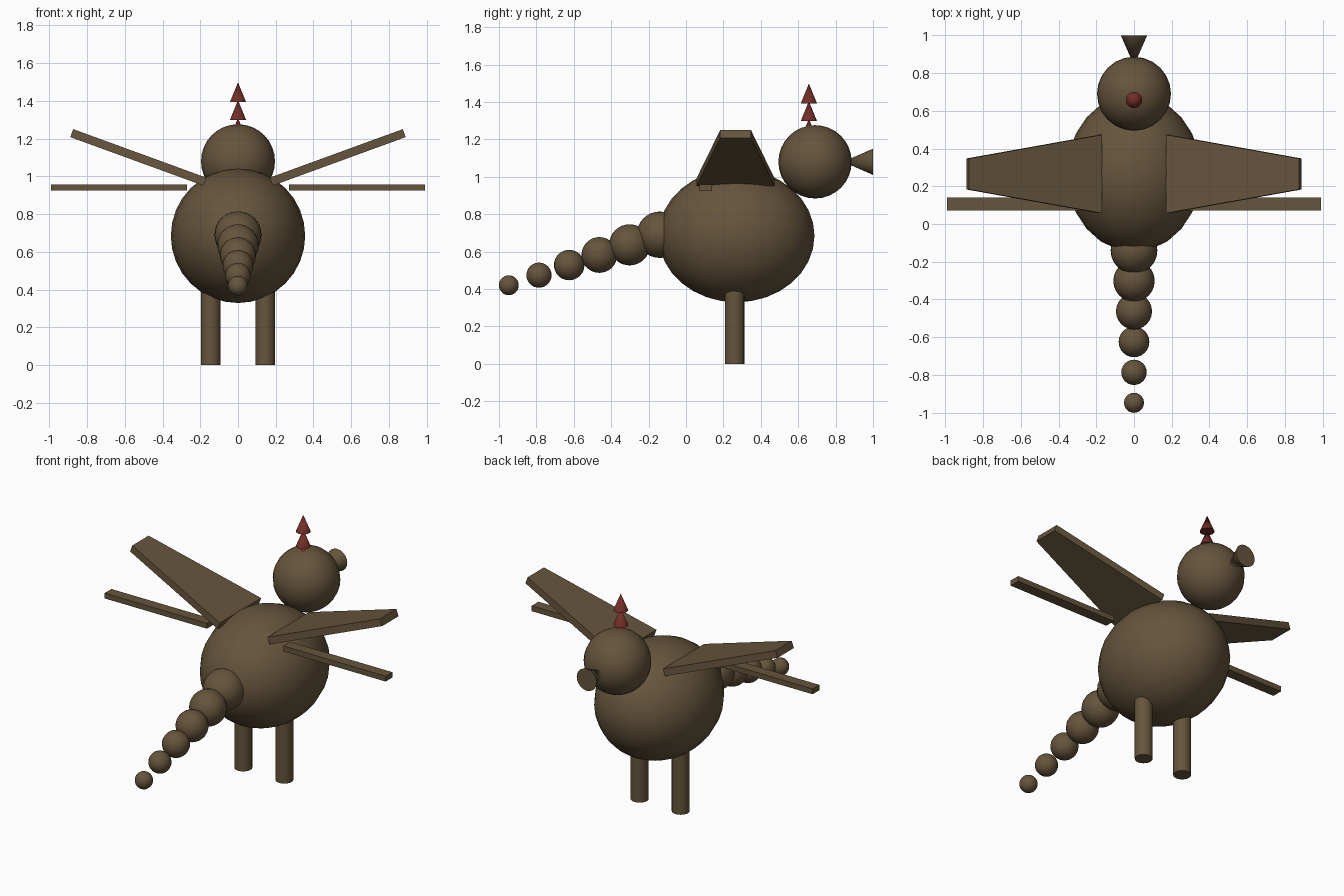
import bpy, bmesh, math
from mathutils import Matrix, Vector

if "Cube" in bpy.data.objects:
    bpy.data.objects.remove(bpy.data.objects["Cube"])


def material(name, rgb):
    m = bpy.data.materials.new(name)
    m.diffuse_color = (*rgb, 1)
    m.use_nodes = True
    m.node_tree.nodes["Principled BSDF"].inputs["Base Color"].default_value = m.diffuse_color
    return m


BROWN = material("brown", (0.13, 0.09, 0.045))
RED = material("dark red", (0.17, 0.027, 0.02))


def finish(name, bm, mat, smooth=True):
    bmesh.ops.recalc_face_normals(bm, faces=bm.faces)
    me = bpy.data.meshes.new(name)
    bm.to_mesh(me)
    bm.free()
    me.materials.append(mat)
    ob = bpy.data.objects.new(name, me)
    bpy.context.collection.objects.link(ob)
    if smooth:
        bpy.ops.object.select_all(action='DESELECT')
        ob.select_set(True)
        bpy.context.view_layer.objects.active = ob
        bpy.ops.object.shade_smooth_by_angle(angle=math.radians(40))
    return ob


def ball(name, loc, radii):
    bm = bmesh.new()
    bmesh.ops.create_uvsphere(bm, u_segments=24, v_segments=16, radius=1,
                              matrix=Matrix.Translation(loc) @ Matrix.Diagonal((*radii, 1)))
    return finish(name, bm, BROWN)


def cone(name, start, end, r1, r2, mat, sides=20):
    a, b = Vector(start), Vector(end)
    turn = (b - a).to_track_quat('Z', 'Y').to_matrix().to_4x4()
    bm = bmesh.new()
    bmesh.ops.create_cone(bm, cap_ends=True, segments=sides, radius1=r1, radius2=r2,
                          depth=(b - a).length,
                          matrix=Matrix.Translation((a + b) / 2) @ turn)
    return finish(name, bm, mat)


# Body and head
ball("body", (0, 0.27, 0.685), (0.356, 0.417, 0.356))
ball("head", (0, 0.69, 1.08), (0.196, 0.196, 0.196))

# Beak flares outward from the face
cone("beak", (0, 0.84, 1.08), (0, 1.0, 1.08), 0, 0.07, BROWN)

# Crest of stacked cones
for i in range(3):
    z = 1.205 + 0.094 * i
    cone(f"crest_{i + 1}", (0, 0.657, z), (0, 0.657, z + 0.105), 0.043, 0, RED)

# Tail of shrinking balls
for i in range(6):
    r = 0.124 - 0.0142 * i
    ball(f"tail_{i + 1}", (0, -0.14 - 0.1615 * i, 0.69 - 0.054 * i), (r, r, r))

for side, label in ((-1, "left"), (1, "right")):
    # Legs
    cone(f"{label}_leg", (side * 0.145, 0.26, 0), (side * 0.145, 0.26, 0.44), 0.052, 0.052, BROWN)

    # Tapered wing slab, tilted up 20 degrees
    tilt = math.radians(20)
    normal = Vector((-side * math.sin(tilt), 0, math.cos(tilt))) * 0.0225
    bm = bmesh.new()
    bmesh.ops.create_cube(bm, size=2)
    for v in bm.verts:
        tip = v.co.x > 0
        centre = Vector((side * (0.881 if tip else 0.176), 0.265, 1.229 if tip else 0.972))
        half = 0.082 if tip else 0.208
        v.co = centre + Vector((0, half * v.co.y, 0)) + normal * v.co.z
    finish(f"{label}_wing", bm, BROWN, smooth=False)

    # Row of small bars behind the wing
    for i in range(5):
        bm = bmesh.new()
        x = side * (0.342 + 0.144 * i)
        bmesh.ops.create_cube(bm, size=1, matrix=Matrix.Translation((x, 0.106, 0.941))
                              @ Matrix.Diagonal((0.145, 0.068, 0.034, 1)))
        finish(f"{label}_bar_{i + 1}", bm, BROWN, smooth=False)
